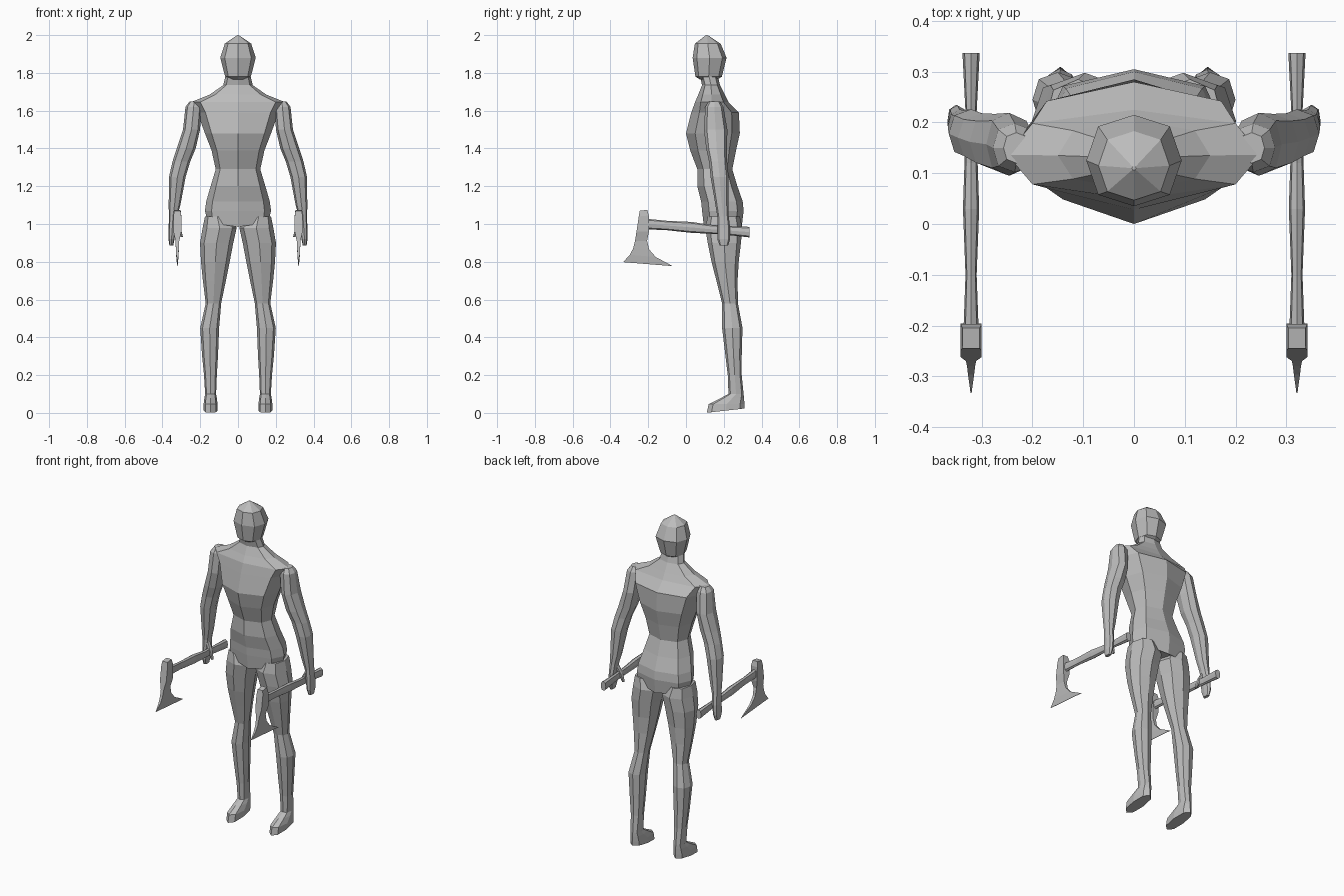
import bpy, bmesh, math

grey = bpy.data.materials.new("plain_grey")
grey.diffuse_color = (0.5, 0.5, 0.5, 1)


def loft(name, rings, side=1):
    """Skin a list of equal-length point rings, capped at both ends."""
    bm = bmesh.new()
    loops = [[bm.verts.new((x * side, y, z)) for x, y, z in r] for r in rings]
    n = len(loops[0])
    for a, b in zip(loops, loops[1:]):
        for i in range(n):
            j = (i + 1) % n
            bm.faces.new((a[i], a[j], b[j], b[i]))
    bm.faces.new(loops[0])
    bm.faces.new(loops[-1])
    bmesh.ops.recalc_face_normals(bm, faces=bm.faces)
    me = bpy.data.meshes.new(name)
    bm.to_mesh(me)
    bm.free()
    me.materials.append(grey)
    ob = bpy.data.objects.new(name, me)
    bpy.context.collection.objects.link(ob)
    return ob


def octagon(z, cx, cy, rx, ry, tilt=0.0):
    """Slightly boxy eight-sided horizontal ring; tilt raises the back."""
    pts = []
    for i in range(8):
        k = 1.06 if i % 2 else 1.0
        c, s = math.cos(i * math.pi / 4) * k, math.sin(i * math.pi / 4) * k
        pts.append((cx + rx * c, cy + ry * s, z + tilt * s))
    return pts


def body_ring(z, w, front, back, drop=0.0):
    """Eight-sided torso section with a broad front and back."""
    d, c = back - front, 0.8 * w
    half = [(0, front, z - drop), (c, front + 0.17 * d, z - drop * 0.6),
            (w, front + 0.5 * d, z), (c, back - 0.15 * d, z - drop * 0.6),
            (0, back, z - drop)]
    return half + [(-x, y, h) for x, y, h in half[3:0:-1]]


# Torso with shoulders and neck
loft("torso", [body_ring(*r) for r in (
    (1.03, 0.165, 0.095, 0.295, 0.045), (1.07, 0.175, 0.085, 0.305),
    (1.12, 0.168, 0.08, 0.30), (1.20, 0.145, 0.06, 0.272),
    (1.29, 0.118, 0.06, 0.245), (1.39, 0.14, 0.022, 0.265),
    (1.48, 0.175, 0.0, 0.285), (1.59, 0.215, 0.028, 0.28),
    (1.645, 0.25, 0.048, 0.225), (1.685, 0.15, 0.065, 0.205),
    (1.735, 0.078, 0.085, 0.18), (1.80, 0.062, 0.07, 0.165))])

# Head
loft("head", [octagon(*r) for r in (
    (1.765, 0, 0.12, 0.035, 0.045), (1.78, 0, 0.12, 0.068, 0.07),
    (1.88, 0, 0.125, 0.094, 0.09), (1.955, 0, 0.115, 0.07, 0.068),
    (2.0, 0, 0.11, 0.004, 0.004))])

# Measurements per ring: height, centre x, centre y, radius x, radius y
ARM = ((1.648, 0.232, 0.15, 0.025, 0.03), (1.62, 0.235, 0.15, 0.043, 0.048),
       (1.50, 0.246, 0.157, 0.045, 0.062), (1.40, 0.274, 0.162, 0.05, 0.055),
       (1.33, 0.300, 0.17, 0.047, 0.048), (1.25, 0.321, 0.178, 0.044, 0.048),
       (1.10, 0.336, 0.19, 0.031, 0.034), (1.04, 0.344, 0.196, 0.022, 0.03),
       (0.98, 0.348, 0.20, 0.019, 0.034), (0.92, 0.352, 0.20, 0.016, 0.034),
       (0.885, 0.353, 0.20, 0.010, 0.022))
THUMB = ((1.03, 0.338, 0.19, 0.012, 0.016), (0.98, 0.315, 0.18, 0.012, 0.014),
         (0.93, 0.297, 0.178, 0.006, 0.008))
LEG = ((1.04, 0.11, 0.20, 0.065, 0.085), (0.98, 0.097, 0.20, 0.09, 0.098),
       (0.90, 0.113, 0.203, 0.088, 0.088), (0.80, 0.120, 0.207, 0.076, 0.072),
       (0.70, 0.125, 0.217, 0.061, 0.056), (0.58, 0.13, 0.233, 0.041, 0.042),
       (0.45, 0.150, 0.245, 0.050, 0.054), (0.30, 0.148, 0.252, 0.042, 0.043),
       (0.20, 0.146, 0.258, 0.034, 0.037), (0.10, 0.145, 0.265, 0.029, 0.040),
       (0.078, 0.145, 0.245, 0.033, 0.062), (0.046, 0.145, 0.215, 0.037, 0.095),
       (0.012, 0.145, 0.21, 0.037, 0.10, 0.0113))

# Axe handle rings: y, centre z, radius
HANDLE = ((0.337, 0.957, 0.017, 0.028), (0.22, 0.966, 0.011, 0.024),
          (0.12, 0.973, 0.013, 0.024), (0.03, 0.982, 0.016, 0.029),
          (-0.10, 0.992, 0.011, 0.025), (-0.21, 1.0, 0.015, 0.028))
# Axe head rows: front y and z, rear y and z, half thickness
BLADE = ((-0.245, 1.07, -0.205, 1.075, 0.017), (-0.25, 1.04, -0.197, 1.045, 0.021),
         (-0.262, 0.96, -0.196, 0.96, 0.021), (-0.27, 0.91, -0.206, 0.91, 0.010),
         (-0.28, 0.87, -0.195, 0.865, 0.008), (-0.297, 0.837, -0.16, 0.825, 0.006),
         (-0.333, 0.798, -0.07, 0.777, 0.001))
GRIP_X = 0.321

for side, tag in ((-1, "right"), (1, "left")):
    # Limbs
    loft(tag + "_arm", [octagon(*r) for r in ARM], side)
    loft(tag + "_thumb", [octagon(*r) for r in THUMB], side)
    loft(tag + "_leg", [octagon(*r) for r in LEG], side)
    # Axe held in each hand
    loft(tag + "_axe_handle",
         [[(GRIP_X + px, y, z + pz) for px, pz, _ in octagon(0, 0, 0, rx, rz)]
          for y, z, rx, rz in HANDLE], side)
    loft(tag + "_axe_head",
         [[(GRIP_X - t, y1, z1), (GRIP_X + t, y1, z1),
           (GRIP_X + t, y2, z2), (GRIP_X - t, y2, z2)]
          for y1, z1, y2, z2, t in BLADE], side)
